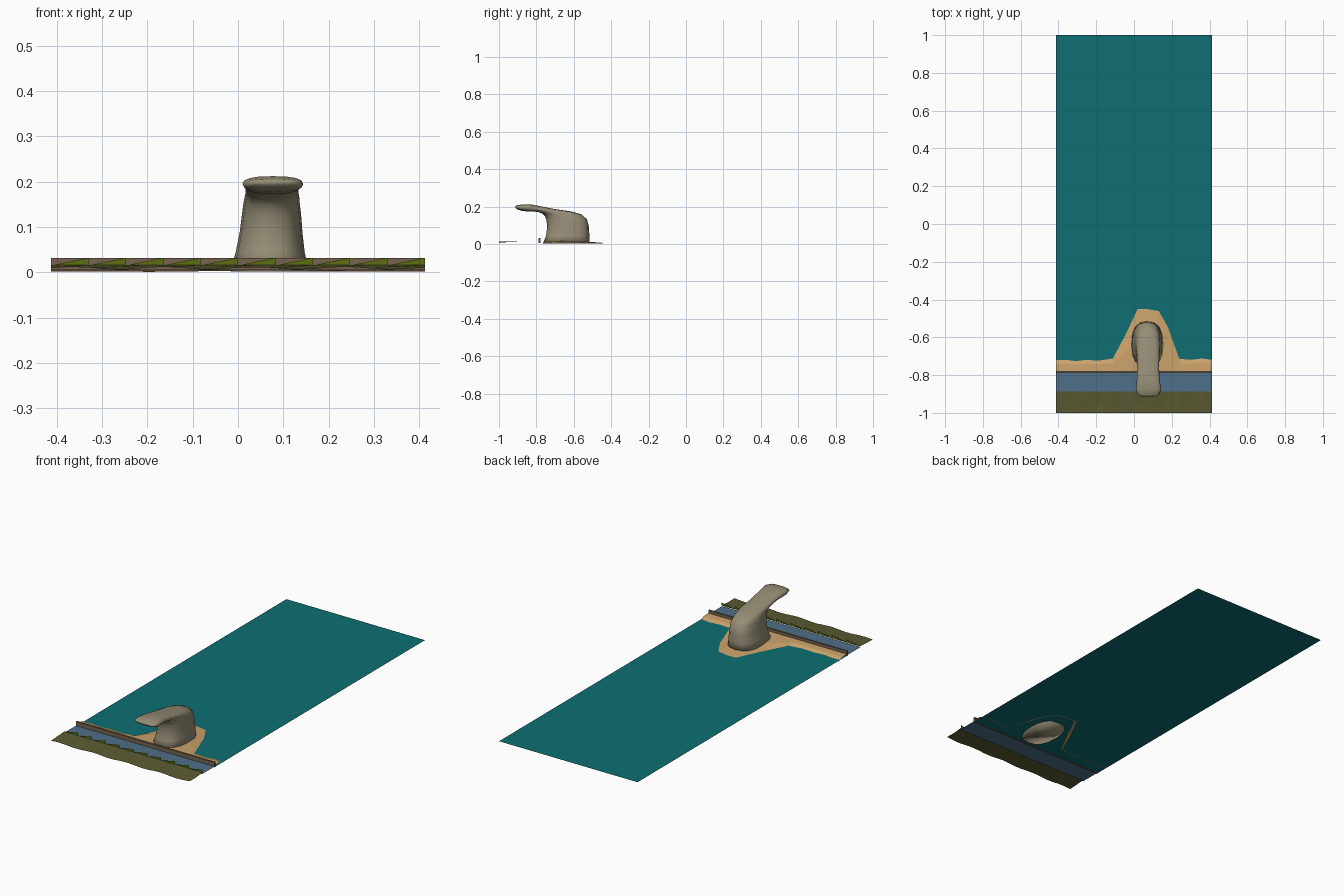
import bpy, bmesh, math, random

if "Cube" in bpy.data.objects:
    bpy.data.objects.remove(bpy.data.objects["Cube"])
random.seed(4)
XH = 0.412


def mat(name, rgb):
    m = bpy.data.materials.new(name)
    m.diffuse_color = (*[((c / 255 + 0.055) / 1.055) ** 2.4 for c in rgb], 1)
    m.use_nodes = True
    m.node_tree.nodes["Principled BSDF"].inputs["Base Color"].default_value = m.diffuse_color
    return m


WATER = mat("teal_sea", (14, 110, 114))
CANAL = mat("blue_grey", (78, 110, 137))
SAND = mat("sand", (203, 163, 107))
ROCK = mat("grey_rock", (149, 141, 117))
GRASS = mat("olive_grass", (90, 90, 50))
HEDGE = mat("green_leaves", (92, 110, 16))
BROWN = mat("brown_wall", (118, 98, 78))


def make(name, verts, faces, m, smooth=0):
    me = bpy.data.meshes.new(name)
    me.from_pydata(verts, [], faces)
    me.materials.append(m)
    ob = bpy.data.objects.new(name, me)
    bpy.context.collection.objects.link(ob)
    if smooth:
        bm = bmesh.new()
        bm.from_mesh(me)
        bmesh.ops.recalc_face_normals(bm, faces=bm.faces)
        bm.to_mesh(me)
        bm.free()
        for p in me.polygons:
            p.use_smooth = True
    return ob


def sheet(name, y0, y1, z, m):
    make(name, [(-XH, y0, z), (XH, y0, z), (XH, y1, z), (-XH, y1, z)], [(0, 1, 2, 3)], m)


def strips(name, rows, m):
    """Join neighbouring rows of points into a sheet."""
    n = len(rows[0])
    faces = [(r * n + i, r * n + i + 1, (r + 1) * n + i + 1, (r + 1) * n + i)
             for r in range(len(rows) - 1) for i in range(n - 1)]
    return make(name, [p for row in rows for p in row], faces, m)


# Sea and narrow strip between bank and wall
sheet("sea", -0.785, 1.0, 0.006, WATER)
sheet("road_strip", -0.895, -0.785, 0.009, CANAL)

# Beach: shoreline bulges around the rock, its rim dips under the sea
shore = [(-XH, -.722), (-.36, -.72), (-.31, -.727), (-.25, -.72), (-.19, -.725), (-.11, -.713),
         (-.05, -.60), (.02, -.452), (.07, -.452), (.13, -.462), (.18, -.55), (.24, -.715),
         (.30, -.72), (.36, -.713), (XH, -.72)]
rim, edge, mid, back = [], [], [], []
for i, (x, y) in enumerate(shore):
    out = 0.012
    k = 0.07 - x if y > -.7 else 0
    rim.append((x - k * .1 if k else x, y + out, 0.001 + .002 * random.random()))
    edge.append((x, y, 0.0065))
    mid.append((x + k * .25, y - (y + .785) * .3, 0.014))
    back.append((x, -.785, 0.016))
strips("beach", [back, mid, edge, rim], SAND)

# Low wall behind the beach
W = [(-.788, .005), (-.778, .005), (-.778, .031), (-.788, .031)]
make("low_wall", [(s * XH, y, z) for s in (-1, 1) for y, z in W],
     [(3, 2, 1, 0), (4, 5, 6, 7)] + [(i, (i + 1) % 4, (i + 1) % 4 + 4, i + 4) for i in range(4)], BROWN)

# Grass bank with an uneven front edge
N = 20
xs = [-XH + 2 * XH * i / N for i in range(N + 1)]
strips("grass_bank", [[(x, -1, .009 + .003 * math.sin(i * 1.3)) for i, x in enumerate(xs)],
                      [(x, -.945, .012 + .002 * math.sin(i * 2.1)) for i, x in enumerate(xs)],
                      [(x, -.888, .016) for x in xs]], GRASS)

# Row of sawtooth leaves along the bank
hv, hf = [], []
w = 2 * XH / 10
for i in range(10):
    a = -XH + i * w
    hv += [(a, -.888, .015), (a + w, -.888, .015), (a + w, -.888, .032)]
    hf.append((3 * i, 3 * i + 1, 3 * i + 2))
make("leaf_row", hv, hf, HEDGE)

# Rock: rings of (outer y, outer z, inner y, inner z, half width, centre x)
R = [(-.515, .002, -.765, .002, .086, .070), (-.517, .045, -.748, .045, .076, .071),
     (-.518, .09, -.742, .09, .069, .073), (-.53, .132, -.746, .127, .065, .074),
     (-.558, .158, -.754, .148, .062, .074), (-.615, .174, -.766, .161, .060, .075),
     (-.70, .186, -.785, .169, .058, .075), (-.775, .201, -.81, .173, .059, .075),
     (-.83, .211, -.845, .173, .062, .076), (-.872, .212, -.878, .177, .067, .077),
     (-.905, .206, -.902, .185, .058, .076), (-.914, .200, -.912, .193, .035, .076)]
S = 16
verts, faces = [], []
for yo, zo, yi, zi, hw, cx in R:
    for k in range(S):
        t = 2 * math.pi * k / S
        c, s = math.cos(t), math.sin(t)
        f = lambda v: math.copysign(abs(v) ** .8, v)
        u = f(c) / 2 + .5
        verts.append((cx + hw * f(s), yi + (yo - yi) * u, zi + (zo - zi) * u))
for r in range(len(R) - 1):
    for k in range(S):
        j = (k + 1) % S
        faces.append((r * S + k, r * S + j, (r + 1) * S + j, (r + 1) * S + k))
faces += [tuple(range(S)), tuple(range((len(R) - 1) * S, len(R) * S))]
make("hooked_rock", verts, faces, ROCK, 1)
